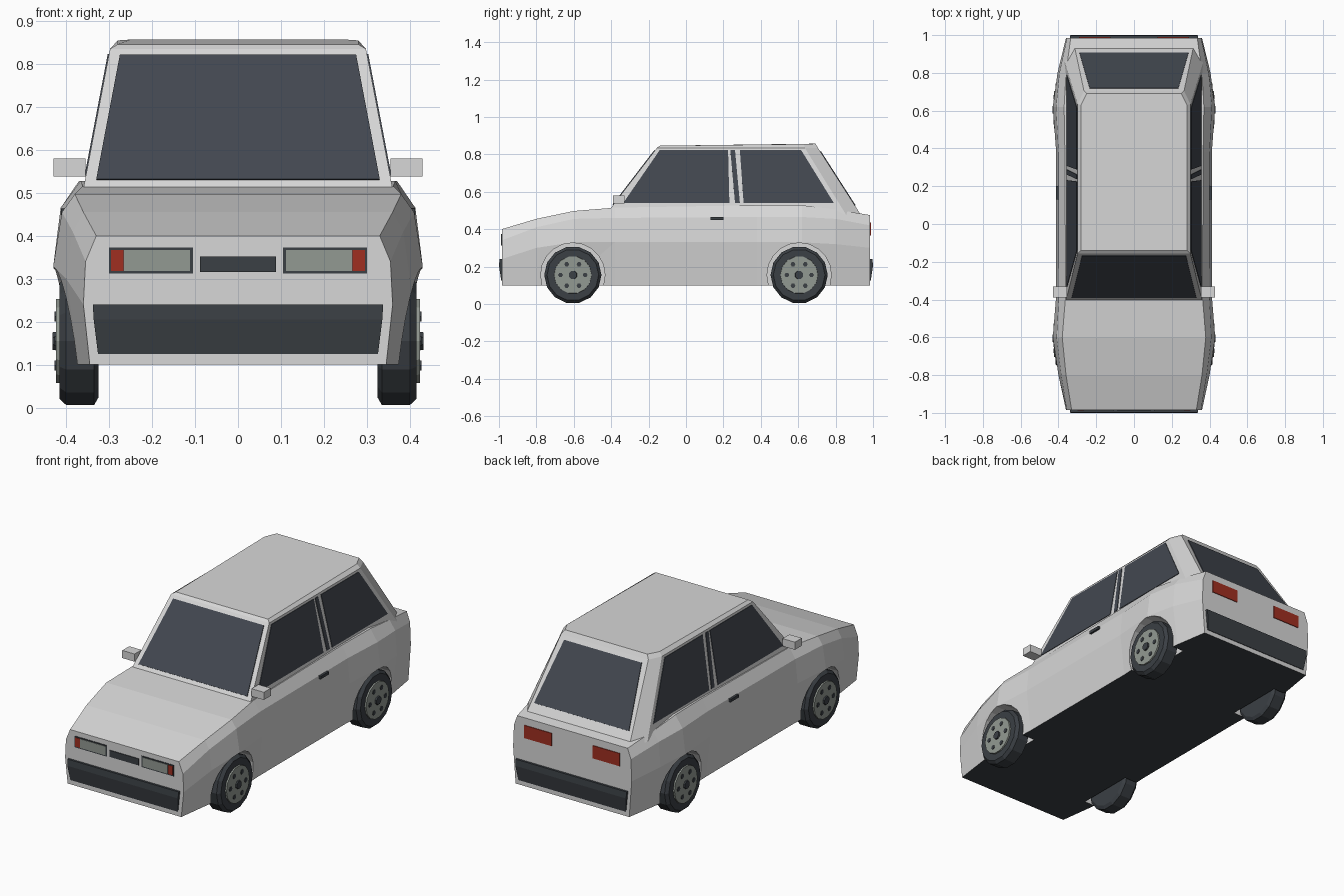
import bpy, bmesh, math
from mathutils import Vector, Matrix

cube = bpy.data.objects.get("Cube")
if cube:
    bpy.data.objects.remove(cube, do_unlink=True)


def material(name, r, g, b):
    m = bpy.data.materials.new(name)
    m.use_nodes = True
    m.diffuse_color = (r, g, b, 1)
    m.node_tree.nodes["Principled BSDF"].inputs["Base Color"].default_value = (r, g, b, 1)
    return m


PAINT = material("pale_grey_paint", .68, .68, .68)
GLASS = material("dark_glass", .055, .064, .08)
TRIM = material("dark_trim", .043, .05, .058)
LAMP = material("lamp_grey", .29, .32, .29)
RED = material("lamp_red", .35, .028, .015)


def finish(name, bm, *mats):
    bmesh.ops.recalc_face_normals(bm, faces=bm.faces)
    mesh = bpy.data.meshes.new(name)
    bm.to_mesh(mesh)
    bm.free()
    for m in mats:
        mesh.materials.append(m)
    ob = bpy.data.objects.new(name, mesh)
    bpy.context.scene.collection.objects.link(ob)
    return ob


def loft(rings):
    """Skin closed rings of equal length and cap both ends."""
    bm = bmesh.new()
    rows = [[bm.verts.new(p) for p in ring] for ring in rings]
    n = len(rows[0])
    for a, b in zip(rows, rows[1:]):
        for i in range(n):
            j = (i + 1) % n
            bm.faces.new((a[i], a[j], b[j], b[i]))
    bm.faces.new(rows[0])
    bm.faces.new(rows[-1])
    return bm


def mirrored(half):
    return half + [(-x, y, z) for x, y, z in reversed(half)]


def plate(name, pts, mat, out=.006):
    """Thin panel lying on the surface through four corners, facing away from the car."""
    pts = [Vector(p) for p in pts]
    n = (pts[1] - pts[0]).cross(pts[2] - pts[0]).normalized()
    if n.dot(sum(pts, Vector()) / 4 - Vector((0, .2, .35))) < 0:
        n = -n
    return finish(name, loft([[p - n * .003 for p in pts], [p + n * out for p in pts]]), mat)


def box(name, x0, x1, y0, y1, z0, z1, mat):
    ring = lambda z: [(x0, y0, z), (x1, y0, z), (x1, y1, z), (x0, y1, z)]
    return finish(name, loft([ring(z0), ring(z1)]), mat)


# Lower body: stations of y, then sill, waist, crease and deck as x, z
stations = [
    (-.985, (.345, .1), (.36, .24), (.355, .34), (.33, .4)),
    (-.80, (.37, .1), (.40, .3), (.385, .41), (.36, .455)),
    (-.60, (.395, .1), (.43, .33), (.41, .455), (.38, .497)),
    (-.38, (.385, .1), (.412, .33), (.398, .46), (.362, .515)),
    (.38, (.385, .1), (.412, .33), (.4, .465), (.366, .528)),
    (.62, (.395, .1), (.43, .33), (.413, .465), (.37, .528)),
    (.80, (.375, .1), (.405, .32), (.395, .455), (.36, .505)),
    (.985, (.345, .1), (.36, .3), (.355, .42), (.335, .475)),
]
body = finish("body", loft([mirrored([(x, s[0], z) for x, z in s[1:]]) for s in stations]), PAINT, TRIM)
for f in body.data.polygons:
    f.material_index = 1 if f.normal.z < -.9 else 0

# Wheel arches
AXLES, HUB_Z = (-.605, .605), .155
for y in AXLES:
    for side in (-1, 1):
        bm = bmesh.new()
        bmesh.ops.create_cone(bm, cap_ends=True, segments=20, radius1=.172, radius2=.172, depth=.3,
                              matrix=Matrix.Translation((side * .46, y, HUB_Z)) @ Matrix.Rotation(math.pi / 2, 4, "Y"))
        cutter = finish("arch_cutter", bm, PAINT)
        cutter.hide_render = True
        mod = body.modifiers.new("arch", "BOOLEAN")
        mod.operation, mod.solver, mod.object = "DIFFERENCE", "EXACT", cutter
        bpy.context.view_layer.objects.active = body
        bpy.ops.object.modifier_apply(modifier=mod.name)
        bpy.data.objects.remove(cutter, do_unlink=True)

# Cabin with tapered rear corners and a bevelled roof
finish("cabin", loft([
    mirrored([(.3676, -.435, .47), (.3676, .86, .47), (.315, .939, .47)]),
    mirrored([(.298, -.155, .835), (.298, .635, .835), (.265, .705, .835)]),
    mirrored([(.28, -.14, .846), (.28, .63, .855), (.25, .692, .857)]),
]), PAINT)


# Glass
def front_y(z):
    return -.435 + (z - .47) * .28 / .365


def rear_y(z):
    return .939 - (z - .47) * .234 / .365


def side_x(z):
    return .3676 - (z - .47) * .0696 / .365


def end_glass(name, y_at, low, high):
    (xl, zl), (xh, zh) = low, high
    plate(name, [(-xl, y_at(zl), zl), (xl, y_at(zl), zl), (xh, y_at(zh), zh), (-xh, y_at(zh), zh)], GLASS, .004)


end_glass("windscreen", front_y, (.33, .53), (.275, .82))
end_glass("rear_window", rear_y, (.288, .525), (.235, .815))

LOW, HIGH = .54, .823
for side, label in ((1, "left"), (-1, "right")):
    for name, yl0, yl1, yh1, yh0 in (("front_window", -.335, .232, .225, -.14),
                                     ("pillar_strip", .262, .288, .262, .237),
                                     ("rear_side_window", .308, .79, .615, .288)):
        plate(f"{label}_{name}", [(side * side_x(z), y, z) for y, z in
                                  ((yl0, LOW), (yl1, LOW), (yh1, HIGH), (yh0, HIGH))], GLASS, .003)

    # Mirror and door handle
    xs = sorted((side * .355, side * .43))
    box(f"{label}_mirror", *xs, -.39, -.33, .538, .58, PAINT)
    xs = sorted((side * .39, side * .412))
    box(f"{label}_door_handle", *xs, .13, .2, .448, .464, TRIM)

    # Headlight, indicator and tail light
    for name, a, b, z0, z1, y, d, mat in (("headlight_frame", .105, .3, .312, .373, -.985, .003, TRIM),
                                          ("headlight", .112, .266, .318, .367, -.985, .005, LAMP),
                                          ("indicator", .267, .296, .318, .367, -.985, .005, RED),
                                          ("tail_light", .125, .29, .365, .435, .985, .004, RED)):
        plate(f"{label}_{name}", [(side * a, y, z0), (side * b, y, z0), (side * b, y, z1), (side * a, y, z1)], mat, d)

plate("grille", [(-.088, -.985, .316), (.088, -.985, .316), (.088, -.985, .352), (-.088, -.985, .352)], TRIM, .004)

# Bumpers with a sloped lower face
for name, s in (("front_bumper", -1), ("rear_bumper", 1)):
    profile = ((.975, .24), (.997, .24), (1, .205), (.988, .125), (.975, .125))
    width = (.338, .338, .336, .326, .326)
    finish(name, loft([[(e * w, s * y, z) for (y, z), w in zip(profile, width)] for e in (-1, 1)]), TRIM)


# Wheels
def disc(x, y, z, r, sides):
    return [(x, y + r * math.sin(math.tau * (i + .5) / sides), z + r * math.cos(math.tau * (i + .5) / sides))
            for i in range(sides)]


for y, end in zip(AXLES, ("front", "rear")):
    for s, label in ((1, "left"), (-1, "right")):
        def turned(part, steps, sides, mat, dy=0, dz=0):
            finish(f"{end}_{label}_{part}", loft([disc(s * x, y + dy, HUB_Z + dz, r, sides) for x, r in steps]), mat)

        turned("tyre", ((.325, .135), (.335, .153), (.4, .153), (.416, .138), (.416, .1)), 14, TRIM)
        turned("rim", ((.4, .102), (.424, .1)), 14, LAMP)
        turned("hub_cap", ((.41, .026), (.432, .022)), 8, TRIM)
        for k in range(6):
            a = math.tau * k / 6 + math.pi / 6
            turned(f"bolt_{k + 1}", ((.415, .013), (.427, .013)), 6, TRIM, .066 * math.sin(a), .066 * math.cos(a))
